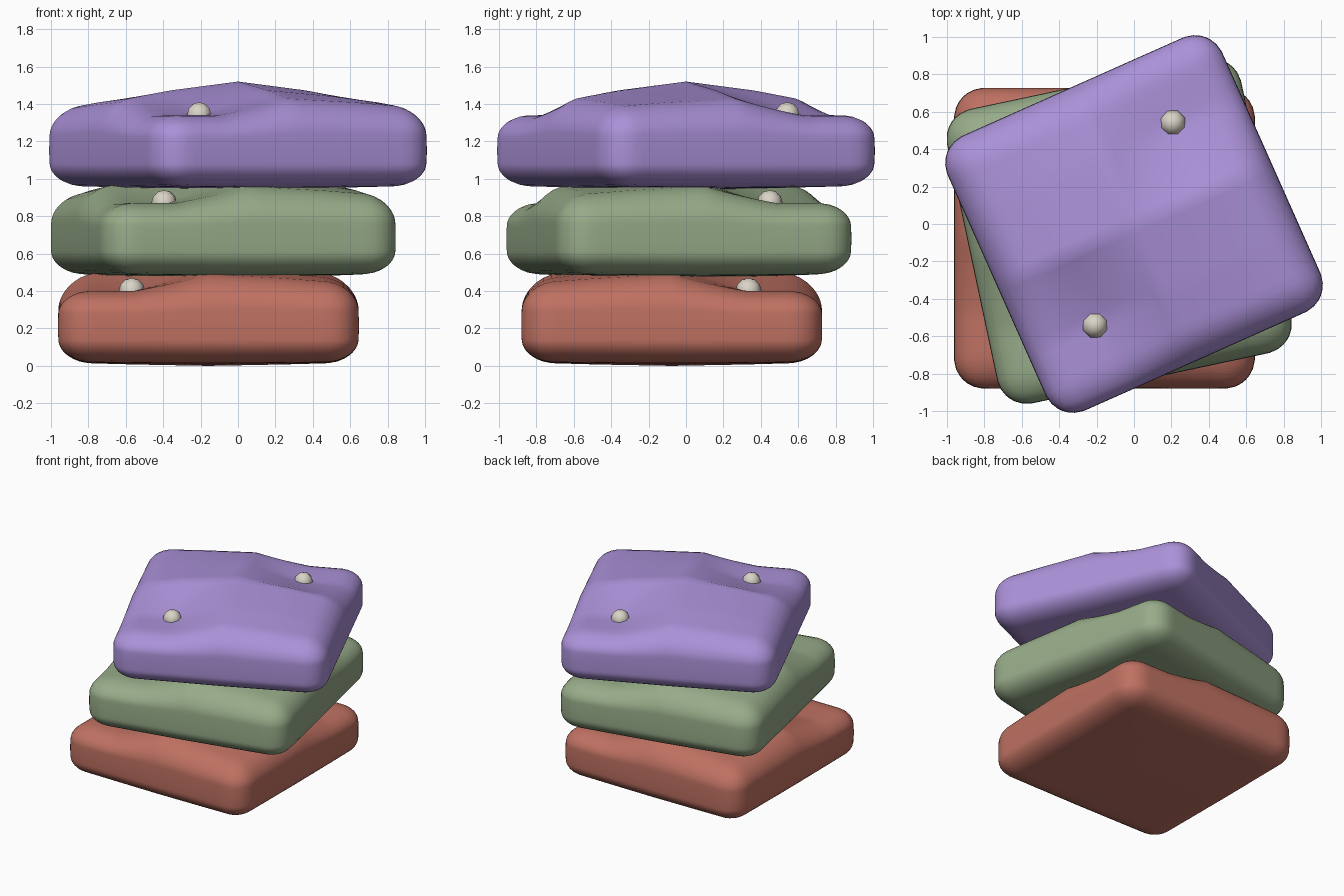
import bpy, bmesh, math
from mathutils import Vector, Matrix

cube = bpy.data.objects.get("Cube")
if cube:
    bpy.data.objects.remove(cube, do_unlink=True)

HALF, THICK, PITCH = 0.79, 0.42, 0.47
CORE = Vector((0.63, 0.63, 0.08))
ROUND = Vector((0.16, 0.16, 0.13))
TUFT = 0.41


def material(name, rgb):
    m = bpy.data.materials.new(name)
    m.use_nodes = True
    m.diffuse_color = (*rgb, 1)
    bsdf = m.node_tree.nodes["Principled BSDF"]
    bsdf.inputs["Base Color"].default_value = (*rgb, 1)
    bsdf.inputs["Roughness"].default_value = 0.8
    return m


def puff(t):
    """Piecewise linear fall-off from the centre of the cushion to its rim."""
    t = abs(t)
    if t < 0.4:
        return 1 - 0.75 * t
    return max(0.7 - 1.1 * (t - 0.4), 0.15)


def top_height(x, y):
    """Stuffed height, pulled flat in the two tufted corners."""
    h = THICK + 0.16 * puff(x) * puff(y)
    pull = 0
    if x * y > 0:
        pull = min(abs(x) / 0.4, 1) * min(abs(y) / 0.4, 1)
    return h + (0.4 - h) * pull


def shape(co):
    """Turn a point on a unit cube into a point on the stuffed cushion."""
    half = Vector((HALF, HALF, THICK / 2))
    p = Vector(c * h for c, h in zip(co, half))
    inner = Vector(max(-k, min(k, c)) for c, k in zip(p, CORE))
    d = Vector((a - b) / r for a, b, r in zip(p, inner, ROUND))
    if d.length > 0:
        d.normalize()
    p = inner + Vector(a * r for a, r in zip(d, ROUND))
    level = p.z / half.z
    # gentle outward bulge of the side walls
    bulge = 1 + 0.018 * (1 - level * level)
    p.x *= bulge
    p.y *= bulge
    z = p.z + half.z
    if level > 0:
        z += (top_height(p.x, p.y) - THICK) * level
    else:
        z += 0.025 * (1 - puff(p.x) * puff(p.y)) * -level
    return Vector((p.x, p.y, z))


def finish(name, bm, mat, matrix):
    mesh = bpy.data.meshes.new(name)
    bm.normal_update()
    bm.to_mesh(mesh)
    bm.free()
    mesh.materials.append(mat)
    mesh.shade_smooth()
    ob = bpy.data.objects.new(name, mesh)
    ob.matrix_world = matrix
    bpy.context.collection.objects.link(ob)
    return ob


def cushion(name, mat, matrix):
    bm = bmesh.new()
    bmesh.ops.create_cube(bm, size=2)
    bmesh.ops.subdivide_edges(bm, edges=bm.edges[:], cuts=31, use_grid_fill=True)
    for v in bm.verts:
        v.co = shape(v.co)
    finish(name, bm, mat, matrix)


def button(name, mat, matrix):
    bm = bmesh.new()
    bmesh.ops.create_uvsphere(bm, u_segments=8, v_segments=6, radius=0.07)
    finish(name, bm, mat, matrix)


ivory = material("ivory_button", (0.70, 0.66, 0.57))
layers = [
    ("bottom", material("terracotta_fabric", (0.52, 0.165, 0.122))),
    ("middle", material("sage_fabric", (0.31, 0.41, 0.25))),
    ("top", material("lavender_fabric", (0.41, 0.285, 0.69))),
]

# Stack of cushions, each one turned and shifted a little further
for i, (label, mat) in enumerate(layers):
    back = 2 - i
    place = (Matrix.Translation((-0.079 * back, -0.038 * back, PITCH * i))
             @ Matrix.Rotation(math.radians(12 * i), 4, "Z"))
    cushion(label + "_cushion", mat, place)
    # Buttons in two opposite corners
    for side, s in (("front", -1), ("back", 1)):
        button(f"{label}_{side}_button", ivory,
               place @ Matrix.Translation((s * TUFT, s * TUFT, 0.4)))
